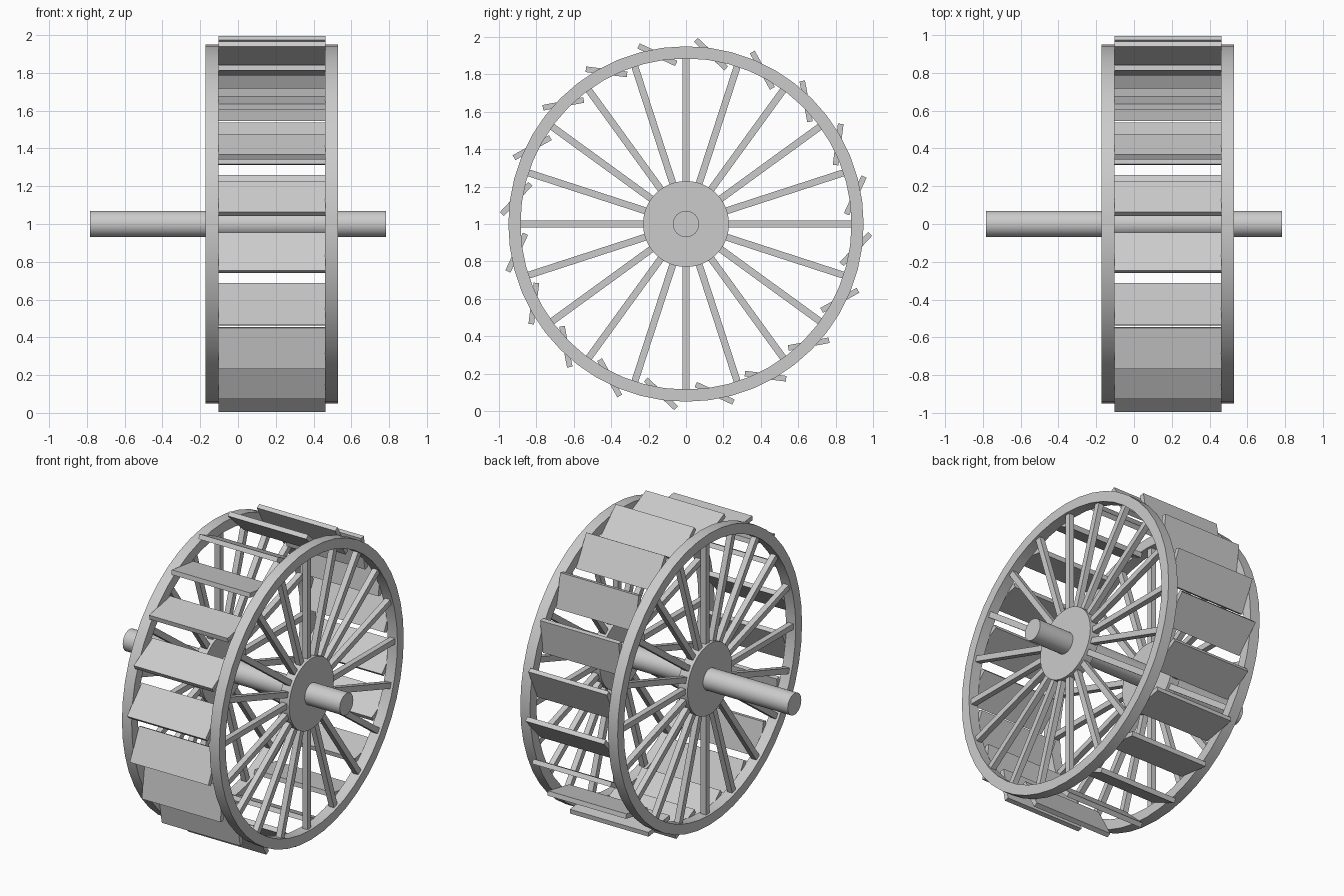
import bpy, bmesh, math
from mathutils import Matrix, Vector

if "Cube" in bpy.data.objects:
    bpy.data.objects.remove(bpy.data.objects["Cube"])

grey = bpy.data.materials.new("plain_grey")
grey.use_nodes = True
GREY = (0.6, 0.6, 0.6, 1)
grey.diffuse_color = GREY
grey.node_tree.nodes["Principled BSDF"].inputs["Base Color"].default_value = GREY

CENTRE = Vector((0, 0, 1))
COUNT = 20
STEP = math.tau / COUNT
SIDES = {"right": -0.137, "left": 0.495}   # middle of each wheel along the axle
WHEEL_WIDTH = 0.07


def finish(bm, name, smooth=False):
    bmesh.ops.recalc_face_normals(bm, faces=bm.faces)
    mesh = bpy.data.meshes.new(name)
    bm.to_mesh(mesh)
    bm.free()
    mesh.materials.append(grey)
    obj = bpy.data.objects.new(name, mesh)
    bpy.context.collection.objects.link(obj)
    if smooth:
        bpy.ops.object.select_all(action="DESELECT")
        obj.select_set(True)
        bpy.context.view_layer.objects.active = obj
        bpy.ops.object.shade_smooth_by_angle(angle=math.radians(35))
    return obj


def cylinder(name, x, radius, length, segments):
    """Capped cylinder lying along x."""
    bm = bmesh.new()
    place = Matrix.Translation(CENTRE + Vector((x, 0, 0))) @ Matrix.Rotation(math.pi / 2, 4, "Y")
    bmesh.ops.create_cone(bm, cap_ends=True, segments=segments, radius1=radius,
                          radius2=radius, depth=length, matrix=place)
    return finish(bm, name, True)


def ring(name, x, inner, outer, width, segments):
    """Rectangular profile spun about the axle."""
    bm = bmesh.new()
    h = width / 2
    profile = [bm.verts.new(CENTRE + Vector((x + dx, r, 0)))
               for dx, r in ((-h, inner), (h, inner), (h, outer), (-h, outer))]
    edges = [bm.edges.new((profile[i], profile[(i + 1) % 4])) for i in range(4)]
    bmesh.ops.spin(bm, geom=profile + edges, cent=CENTRE, axis=(1, 0, 0),
                   angle=math.tau, steps=segments, use_merge=True)
    bmesh.ops.remove_doubles(bm, verts=bm.verts, dist=0.0001)
    return finish(bm, name, True)


def radial_boxes(name, x, radius, size, offset=0.0, tilt=0.0):
    """Boxes repeated around the axle; local y points outward before the tilt."""
    bm = bmesh.new()
    for i in range(COUNT):
        place = (Matrix.Translation(CENTRE + Vector((x, 0, 0)))
                 @ Matrix.Rotation(offset + i * STEP, 4, "X")
                 @ Matrix.Translation((0, radius, 0))
                 @ Matrix.Rotation(tilt, 4, "X")
                 @ Matrix.Diagonal((*size, 1)))
        bmesh.ops.create_cube(bm, size=1, matrix=place)
    return finish(bm, name)


# Two spoked wheels
for side, x in SIDES.items():
    ring(side + "_rim", x, 0.885, 0.95, WHEEL_WIDTH, 48)
    cylinder(side + "_hub", x, 0.23, WHEEL_WIDTH, 48)
    radial_boxes(side + "_spokes", x, 0.55, (0.037, 0.68, 0.037))

# Axle through both hubs
cylinder("axle", 0, 0.07, 1.565, 32)

# Slanted paddle boards between the rims
radial_boxes("paddles", 0.179, 0.918, (0.566, 0.222, 0.03),
             offset=math.radians(9.6), tilt=math.radians(-124.7))
